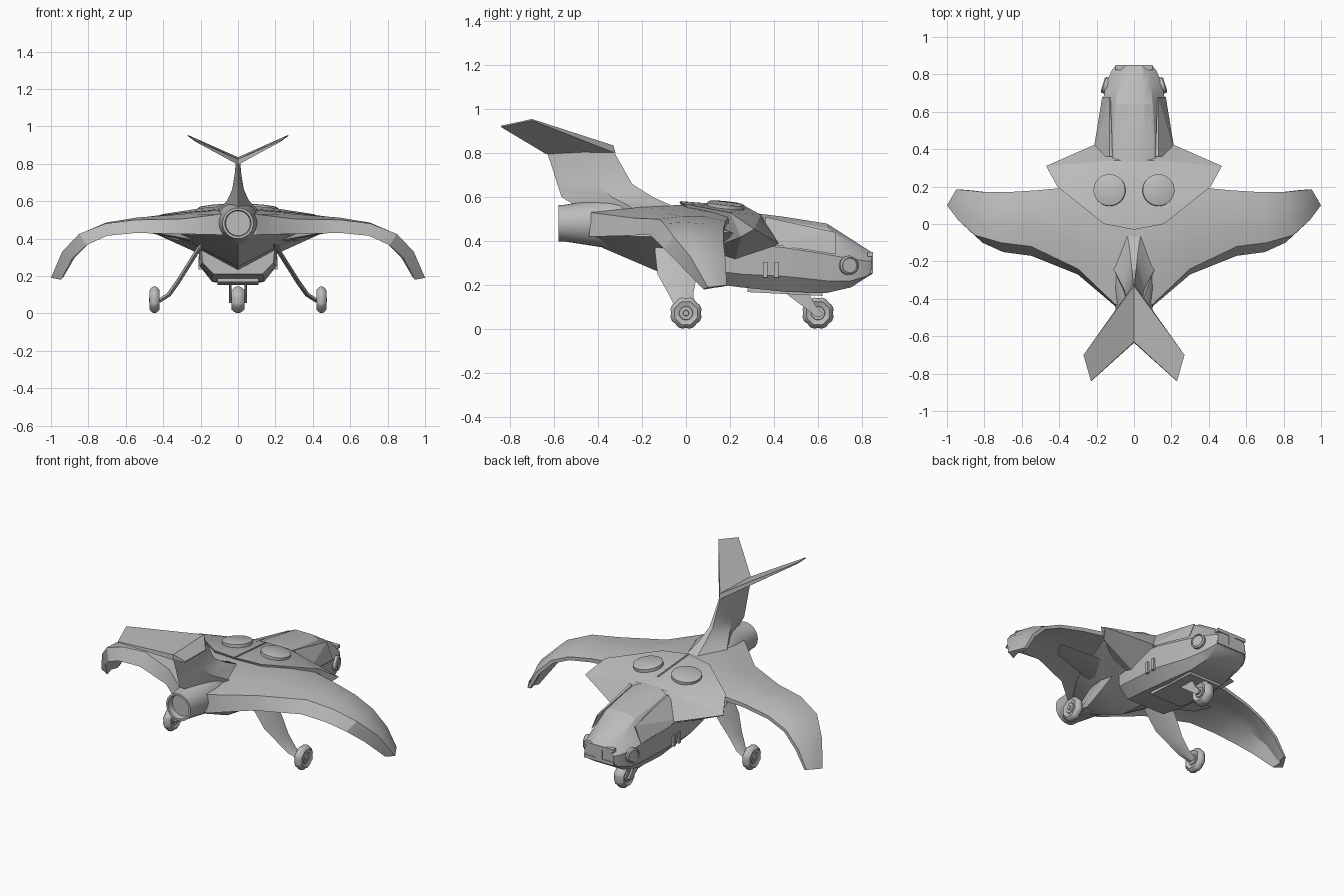
import bpy, bmesh, math
from mathutils import Vector, Matrix

if "Cube" in bpy.data.objects:
    bpy.data.objects.remove(bpy.data.objects["Cube"])

grey = bpy.data.materials.new("plain grey")
grey.diffuse_color = (0.5, 0.5, 0.5, 1)
grey.use_nodes = True
grey.node_tree.nodes["Principled BSDF"].inputs["Base Color"].default_value = grey.diffuse_color


def finish(name, bm, mirror=False, angle=30):
    bmesh.ops.recalc_face_normals(bm, faces=bm.faces)
    me = bpy.data.meshes.new(name)
    bm.to_mesh(me)
    bm.free()
    me.shade_smooth()
    me.set_sharp_from_angle(angle=math.radians(angle))
    me.materials.append(grey)
    ob = bpy.data.objects.new(name, me)
    bpy.context.collection.objects.link(ob)
    if mirror:
        ob.modifiers.new("mirror", 'MIRROR')
    return ob


def loft(name, rings, mirror=False, cap_start=True, cap_end=True, angle=30):
    bm = bmesh.new()
    rows = [[bm.verts.new(p) for p in r] for r in rings]
    n = len(rows[0])
    for a, b in zip(rows, rows[1:]):
        for i in range(n):
            j = (i + 1) % n
            bm.faces.new((a[i], a[j], b[j], b[i]))
    if cap_start:
        bm.faces.new(rows[0])
    if cap_end:
        bm.faces.new(rows[-1])
    return finish(name, bm, mirror, angle)


def hull(name, pts, both=True, mirror=False):
    bm = bmesh.new()
    allp = set(pts) | ({(-x, y, z) for x, y, z in pts} if both else set())
    for p in sorted(allp):
        bm.verts.new(p)
    r = bmesh.ops.convex_hull(bm, input=bm.verts)
    junk = {v for v in r["geom_interior"] + r["geom_unused"] if isinstance(v, bmesh.types.BMVert)}
    if junk:
        bmesh.ops.delete(bm, geom=list(junk), context='VERTS')
    return finish(name, bm, mirror, 15)


def lathe(name, prof, axis, centre, n=32, mirror=False, lobes=0.0):
    # prof is (radius, distance along axis)
    rot = Vector((0, 0, 1)).rotation_difference(Vector(axis)).to_matrix()
    rings = []
    for r, d in prof:
        ring = []
        for i in range(n):
            a = 2 * math.pi * i / n
            rr = r * (1 - (lobes if i % 3 == 0 else 0))
            ring.append(rot @ Vector((rr * math.cos(a), rr * math.sin(a), d)) + Vector(centre))
        rings.append(ring)
    return loft(name, rings, mirror)


def box(name, c, s, mirror=False, rot=0):
    bm = bmesh.new()
    bmesh.ops.create_cube(bm, size=1, matrix=Matrix.Translation(c) @ Matrix.Rotation(rot, 4, 'X')
                          @ Matrix.Diagonal((*s, 1)))
    return finish(name, bm, mirror)


# Wings: low trailing edge, upper trailing edge, leading edge, thickness vector
stations = [
    ((0, -.45, .42), (0, -.45, .54), (0, .20, .54), (0, .06)),
    ((.10, -.44, .42), (.10, -.43, .53), (.10, .20, .535), (0, .06)),
    ((.30, -.27, .425), (.30, -.24, .505), (.30, .20, .52), (0, .06)),
    ((.55, -.17, .43), (.55, -.12, .50), (.52, .18, .49), (.005, .045)),
    ((.70, -.15, .415), (.71, -.10, .48), (.68, .17, .455), (.01, .04)),
    ((.81, -.10, .365), (.85, -.06, .425), (.80, .17, .40), (.025, .03)),
    ((.885, -.03, .295), (.94, .02, .33), (.89, .18, .31), (.035, .02)),
    ((.945, .08, .18), (1.0, .10, .19), (.95, .185, .20), (.03, .005)),
]
rings = []
for lo, up, le, (tx, tz) in stations:
    lo, up, le = Vector(lo), Vector(up), Vector(le)
    t = Vector((tx, 0, tz))
    m1, m2 = up.lerp(le, .33) + t * .35, up.lerp(le, .7) + t * .4
    if lo.x > .93:
        m1, m2 = up.lerp(le, .33), up.lerp(le, .7)
    rings.append([lo, up, m1, m2, le, le - t * .5, m2 - t, m1 - t])
loft("wing", rings, mirror=True, cap_start=False, angle=25)

# Shoulder collar and keel under it
hull("shoulder_collar", [(0, -.03, .578), (.16, 0, .568), (.41, .20, .53), (.47, .31, .455),
                         (.43, .25, .42), (.22, .42, .39), (.11, .34, .52), (0, .28, .553),
                         (.2, .1, .36), (0, .2, .225)])
hull("keel", [(0, .2, .225), (0, -.1, .25), (0, -.38, .37), (.1, -.42, .43), (.25, -.2, .42),
              (.22, 0, .36), (.22, .4, .39), (.4, .2, .44), (.09, -.42, .51), (.14, 0, .53)])
box("collar_seam", (0, .125, .567), (.008, .30, .006), rot=-.08)

# Nose fuselage: y, top width, middle width, bottom width, top z, cheek z, jaw z, bottom z
nose = [
    (.10, .11, .20, .13, .53, .40, .27, .21),
    (.25, .11, .215, .14, .535, .39, .25, .19),
    (.45, .11, .205, .14, .51, .37, .24, .17),
    (.64, .10, .17, .12, .48, .34, .22, .165),
    (.75, .09, .15, .10, .41, .32, .22, .19),
    (.82, .085, .12, .09, .365, .31, .24, .235),
    (.845, .08, .10, .08, .35, .31, .26, .25),
]
rings = []
for y, wt, wm, wb, zt, zm, zl, zb in nose:
    half = [(wt * .55, zt), (wt, zt - .02), (wm, zm), (wm * .95, zl), (wb, zb)]
    rings.append([(x, y, z) for x, z in half] + [(-x, y, z) for x, z in reversed(half)])
loft("nose_fuselage", rings, angle=22)

# Cheek panels beside the canopy
hull("cheek_panel", [(.115, .36, .505), (.21, .36, .40), (.125, .68, .435), (.165, .68, .35),
                     (.13, .36, .51), (.222, .36, .39), (.13, .68, .44), (.17, .68, .34)],
     both=False, mirror=True)

# Nose bumper, grille and side details
for z in (.262, .340):
    box("nose_bumper", (0, .837, z), (.20, .026, .020))
box("nose_grille", (0, .84, .30), (.045, .02, .07))
lathe("headlamp", [(.044, -.03), (.044, .012), (.036, .018), (.033, .012)],
      (.95, .3, 0), (.15, .74, .29), 24, True)
for y in (.36, .41):
    box("side_vent", (.204, y, .27), (.016, .02, .07), True)
box("belly_plate", (0, .45, .17), (.22, .34, .02), rot=-.05)

# Twin round hatches on the collar
for side in (-1, 1):
    lathe("hatch", [(.085, -.03), (.085, .018), (.078, .022)],
          (side * .10, .10, 1), (side * .13, .18, .552), 32)

# Engine nozzle
lathe("engine_nozzle", [(.08, .12), (.115, .05), (.115, -.02), (.103, -.10), (.083, -.23),
                        (.083, -.255), (.07, -.255), (.066, -.22)], (0, 1, 0), (0, -.325, .482))

# Tail fin, flaring into the back
fin = [(.81, -.635, -.33, .012), (.74, -.61, -.29, .018), (.66, -.585, -.245, .032),
       (.60, -.565, -.15, .06), (.56, -.50, -.06, .10), (.50, -.42, 0, .15)]
rings = []
for z, y0, y1, w in fin:
    m = y0 + (y1 - y0) * .55
    rings.append([(0, y0, z), (w, m, z), (w * .35, y1, z), (-w * .35, y1, z), (-w, m, z)])
loft("tail_fin", rings, angle=25)

# V-shaped tailplane
hull("tailplane", [(0, -.33, .835), (0, -.32, .80), (0, -.63, .825), (0, -.635, .795),
                   (.27, -.70, .955), (.23, -.84, .925), (.268, -.70, .948), (.228, -.84, .918)],
     both=False, mirror=True)

# Main legs: broad thin curved blades
leg = [(.17, .40, -.14, .06), (.21, .345, -.14, .06), (.27, .25, -.13, .05), (.32, .17, -.085, .035),
       (.37, .10, -.05, .035), (.425, .065, -.025, .03)]
rings = []
for x, z, y0, y1 in leg:
    dx, dz = .010, .007
    ym = (y0 + y1) / 2
    rings.append([(x, y0, z), (x + dx, ym, z + dz), (x, y1, z), (x - dx, ym, z - dz)])
loft("main_leg", rings, True)
hull("leg_bay", [(.20, -.06, .375), (.28, .10, .40), (.55, .02, .445), (.50, -.07, .44), (.22, -.12, .39),
                 (.22, 0, .42), (.50, 0, .46)], both=False, mirror=True)


# Wheels with lobed tread and hubs
def wheel(name, c, w, mirror):
    lathe(name + "_tyre", [(.035, -w * .7), (.055, -w), (.068, -w * .6), (.073, -w * .2), (.073, w * .2),
                           (.068, w * .6), (.055, w), (.035, w * .7)], (1, 0, 0), c, 24, mirror, .07)
    lathe(name + "_hub", [(.03, -w * .9), (.033, -w * .6), (.033, w * .6), (.03, w * .9), (.014, w * .9),
                          (.012, w * 1.15)], (1, 0, 0), c, 16, mirror)


wheel("main_wheel", (.446, 0, .073), .026, True)
wheel("nose_wheel", (0, .60, .073), .034, False)

# Nose fork: a curved blade on each side of the wheel
rings = []
for y0, y1, z in [(.42, .56, .19), (.47, .565, .15), (.53, .59, .105), (.575, .625, .07), (.59, .61, .055)]:
    rings.append([(.036, y0, z), (.048, y0, z), (.048, y1, z), (.036, y1, z)])
loft("nose_fork", rings, True)
